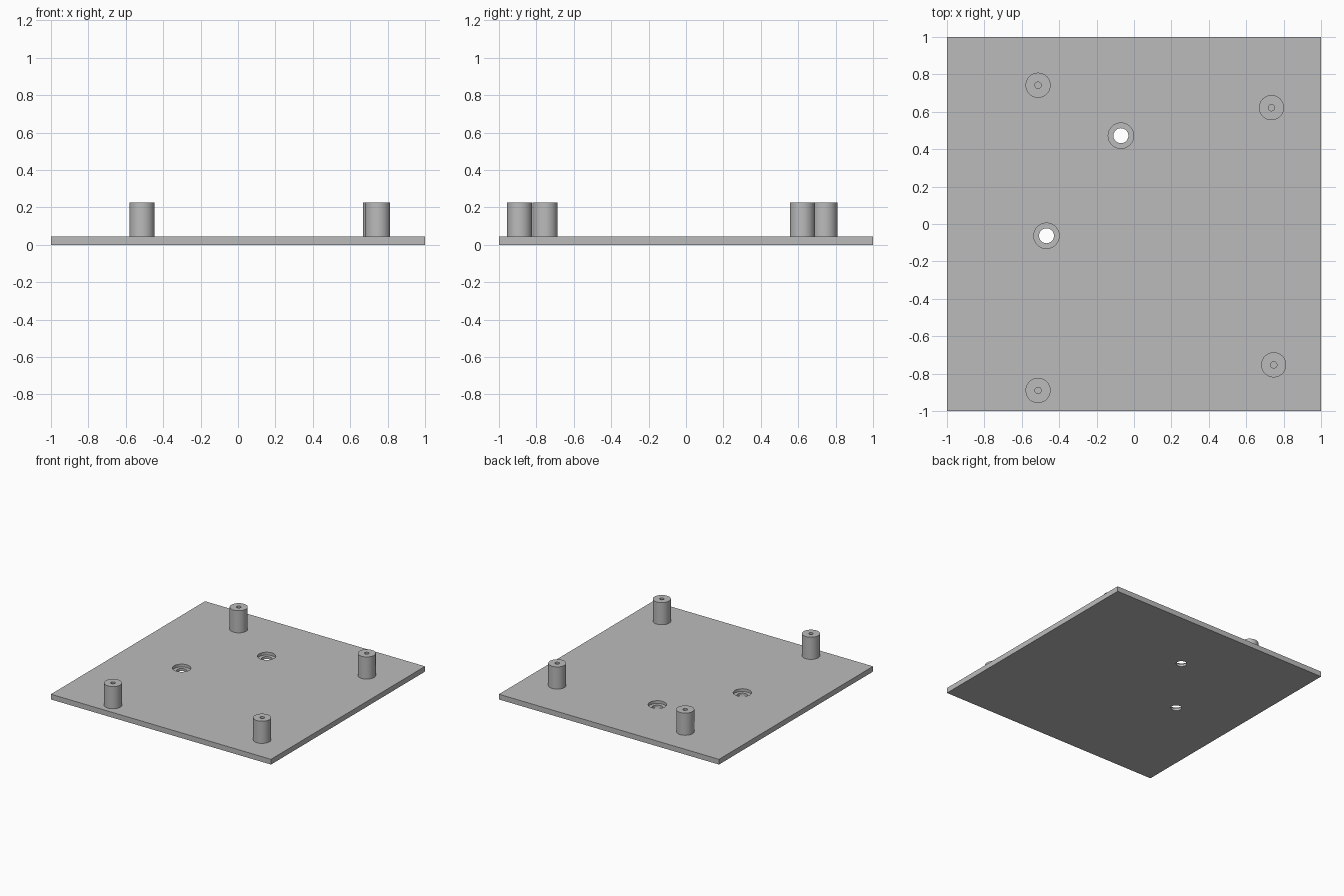
import bpy
import bmesh
from math import cos, sin, tau

PLATE_TOP = 0.043
POST_TOP = 0.225
SEGMENTS = 48

cube = bpy.data.objects.get("Cube")
if cube:
    bpy.data.objects.remove(cube, do_unlink=True)

grey = bpy.data.materials.new("plain_grey")
grey.use_nodes = True
colour = (0.5, 0.5, 0.5, 1.0)
grey.diffuse_color = colour
grey.node_tree.nodes["Principled BSDF"].inputs["Base Color"].default_value = colour


def add_object(name, bm):
    bmesh.ops.recalc_face_normals(bm, faces=bm.faces)
    mesh = bpy.data.meshes.new(name)
    bm.to_mesh(mesh)
    bm.free()
    obj = bpy.data.objects.new(name, mesh)
    bpy.context.collection.objects.link(obj)
    mesh.materials.append(grey)
    return obj


def turned(name, profile, x, y):
    """Closed solid turned about a vertical axis; both profile ends are capped."""
    bm = bmesh.new()
    rings = []
    for r, z in profile:
        rings.append([bm.verts.new((x + r * cos(tau * i / SEGMENTS),
                                    y + r * sin(tau * i / SEGMENTS), z))
                      for i in range(SEGMENTS)])
    for low, high in zip(rings, rings[1:]):
        for i in range(SEGMENTS):
            j = (i + 1) % SEGMENTS
            bm.faces.new((low[i], low[j], high[j], high[i]))
    bm.faces.new(rings[0])
    bm.faces.new(rings[-1])
    return add_object(name, bm)


def smooth(obj):
    bpy.ops.object.select_all(action="DESELECT")
    obj.select_set(True)
    bpy.context.view_layer.objects.active = obj
    bpy.ops.object.shade_smooth_by_angle()


# Base plate
bm = bmesh.new()
bmesh.ops.create_cube(bm, size=1)
for v in bm.verts:
    v.co = (v.co.x * 2, v.co.y * 2, (v.co.z + 0.5) * PLATE_TOP)
plate = add_object("base_plate", bm)

# Two counterbored screw holes through the plate
bore = [(0.04, -0.05), (0.04, 0.02), (0.068, 0.02), (0.068, 0.1)]
for x, y in [(-0.07, 0.472), (-0.468, -0.063)]:
    cutter = turned("hole_cutter", bore, x, y)
    cutter.hide_render = True
    cut = plate.modifiers.new("screw_hole", "BOOLEAN")
    cut.operation = "DIFFERENCE"
    cut.solver = "EXACT"
    cut.object = cutter
    bpy.context.view_layer.objects.active = plate
    bpy.ops.object.modifier_apply(modifier=cut.name)
    bpy.data.objects.remove(cutter, do_unlink=True)
smooth(plate)

# Four standoff posts, each with a blind pilot hole
post = [(0.067, PLATE_TOP), (0.067, POST_TOP), (0.017, POST_TOP), (0.017, 0.05)]
places = {
    "back_right_post": (-0.513, 0.742),
    "back_left_post": (0.735, 0.622),
    "front_left_post": (0.747, -0.753),
    "front_right_post": (-0.513, -0.89),
}
for name, (x, y) in places.items():
    smooth(turned(name, post, x, y))
